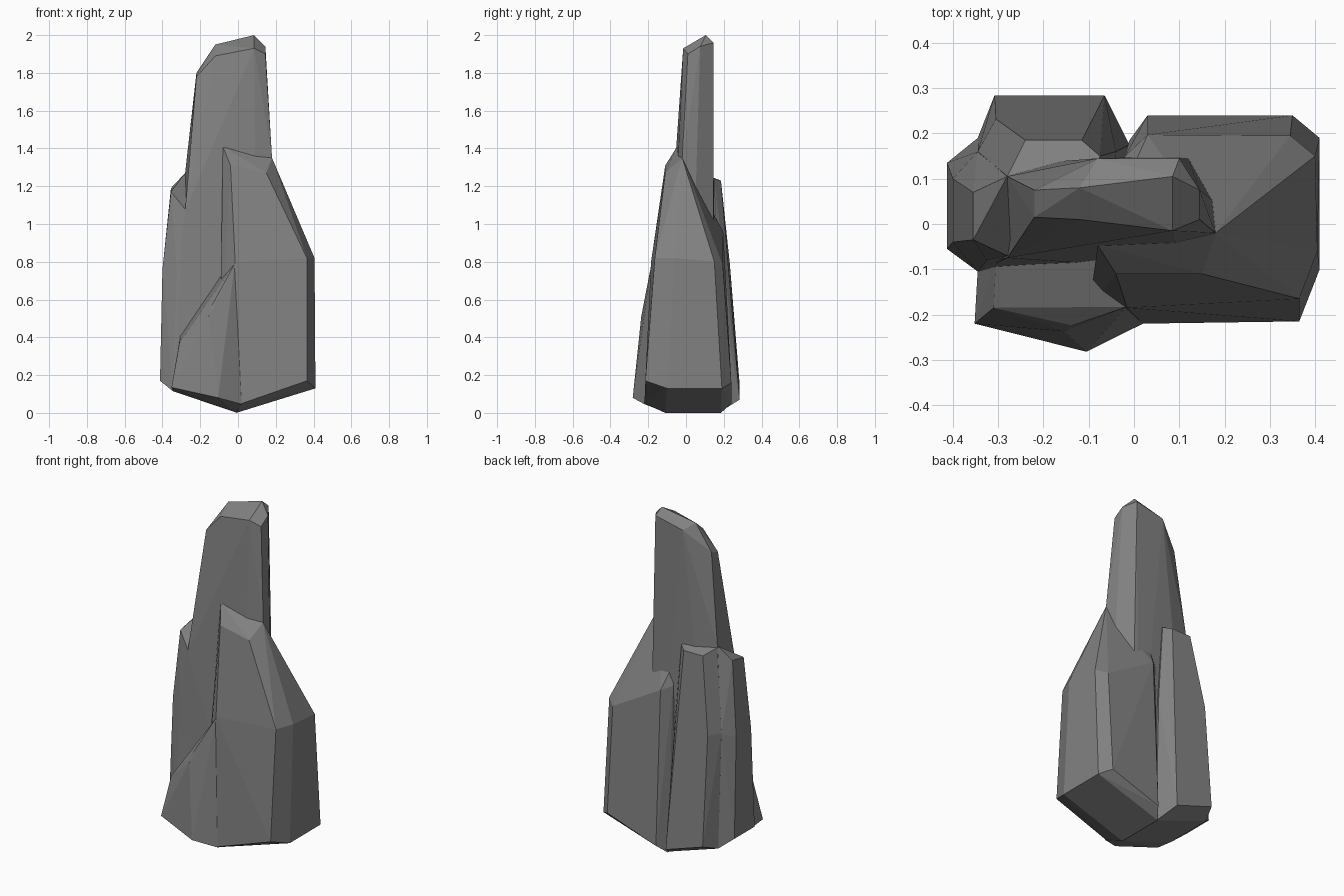
import bpy, bmesh
from math import radians


def slab(name, points):
    """Convex rock slab wrapped around its corner points."""
    bm = bmesh.new()
    for p in points:
        bm.verts.new(p)
    bmesh.ops.convex_hull(bm, input=bm.verts[:])
    junk = [v for v in bm.verts if not v.link_faces]
    bmesh.ops.delete(bm, geom=junk, context='VERTS')
    bmesh.ops.dissolve_limit(bm, angle_limit=radians(3), verts=bm.verts[:], edges=bm.edges[:])
    bmesh.ops.recalc_face_normals(bm, faces=bm.faces[:])
    me = bpy.data.meshes.new(name)
    bm.to_mesh(me)
    bm.free()
    ob = bpy.data.objects.new(name, me)
    bpy.context.collection.objects.link(ob)
    return ob


# Tall central spire
rock = slab("standing_rock", [
    (.085, .105, 2.0), (-.12, .08, 1.95), (.10, .145, 1.96), (-.08, .145, 1.92),
    (.085, -.015, 1.93), (-.12, .01, 1.89), (.145, .01, 1.90), (.145, .075, 1.94),
    (-.22, .015, 1.78), (-.22, .075, 1.80),
    (-.28, -.075, 1.07), (-.28, .105, 1.27), (.18, -.02, 1.35), (.175, .05, 1.13),
    (.12, .145, 1.02), (-.08, .147, 1.0),
    (-.33, -.085, .4), (-.05, -.08, .4), (-.33, -.10, .13), (.1, -.1, .06),
    (-.28, .13, .14), (.1, .15, .06), (0, 0, .03)])

# Broad right slab with a folded front and a sloping back shoulder
right = slab("right_slab", [
    (.18, -.02, 1.35), (-.08, -.047, 1.41), (.15, -.11, 1.27), (-.04, -.11, 1.31),
    (.365, -.165, .82), (-.015, -.185, .80), (.405, -.06, .82), (.40, .15, .80),
    (.345, .195, .78), (.03, .197, .96), (-.02, .15, .98), (.17, .05, 1.13),
    (.365, -.215, .17), (.02, -.22, .05), (-.10, -.19, .08),
    (.41, -.10, .13), (.41, .19, .13), (.35, .24, .16), (.03, .24, .05),
    (-.01, -.11, 0), (-.01, .185, 0)])

# Left flank, reaching under the spire
left = slab("left_slab", [
    (-.355, -.035, 1.17), (-.355, .07, 1.19), (-.28, .105, 1.27), (-.28, -.07, 1.08),
    (-.40, -.04, .76), (-.40, .10, .76), (-.345, .16, .78), (-.325, -.08, .76),
    (-.413, -.055, .17), (-.413, .135, .17), (-.345, .19, .115), (-.345, -.105, .115),
    (-.01, -.105, .002), (-.01, .175, .002), (-.2, 0, 1.1)])

# Back left slab
back = slab("back_slab", [
    (-.24, .185, 1.23), (-.115, .185, 1.23), (-.28, .105, 1.26), (-.09, .105, 1.26),
    (-.075, .15, 1.24), (-.305, .232, .79), (-.115, .232, .79), (-.345, .16, .79),
    (-.04, .16, .79), (-.308, .284, .15), (-.065, .284, .07), (-.345, .19, .115),
    (-.01, .175, .002), (-.3, 0, .11), (-.05, 0, .02)])

# Low front left buttress
front = slab("front_slab", [
    (-.31, -.185, .37), (-.155, -.237, .51), (-.137, -.224, .57), (-.017, -.183, .79),
    (-.305, -.08, .41), (-.165, -.08, .57), (-.05, -.06, .79),
    (-.352, -.22, .135), (-.105, -.282, .08), (.02, -.22, .046),
    (-.345, -.10, .115), (-.01, -.105, .002), (-.2, -.02, .075)])

# Fuse the slabs into one solid
for part in (right, left, back, front):
    mod = rock.modifiers.new(part.name, 'BOOLEAN')
    mod.operation = 'UNION'
    mod.solver = 'EXACT'
    mod.object = part
graph = bpy.context.evaluated_depsgraph_get()
fused = bpy.data.meshes.new_from_object(rock.evaluated_get(graph))
rock.modifiers.clear()
rock.data = fused
for part in (right, left, back, front):
    bpy.data.objects.remove(part)

# Dark grey stone
stone = bpy.data.materials.new("stone")
stone.diffuse_color = (.22, .22, .22, 1)
rock.data.materials.clear()
rock.data.materials.append(stone)
